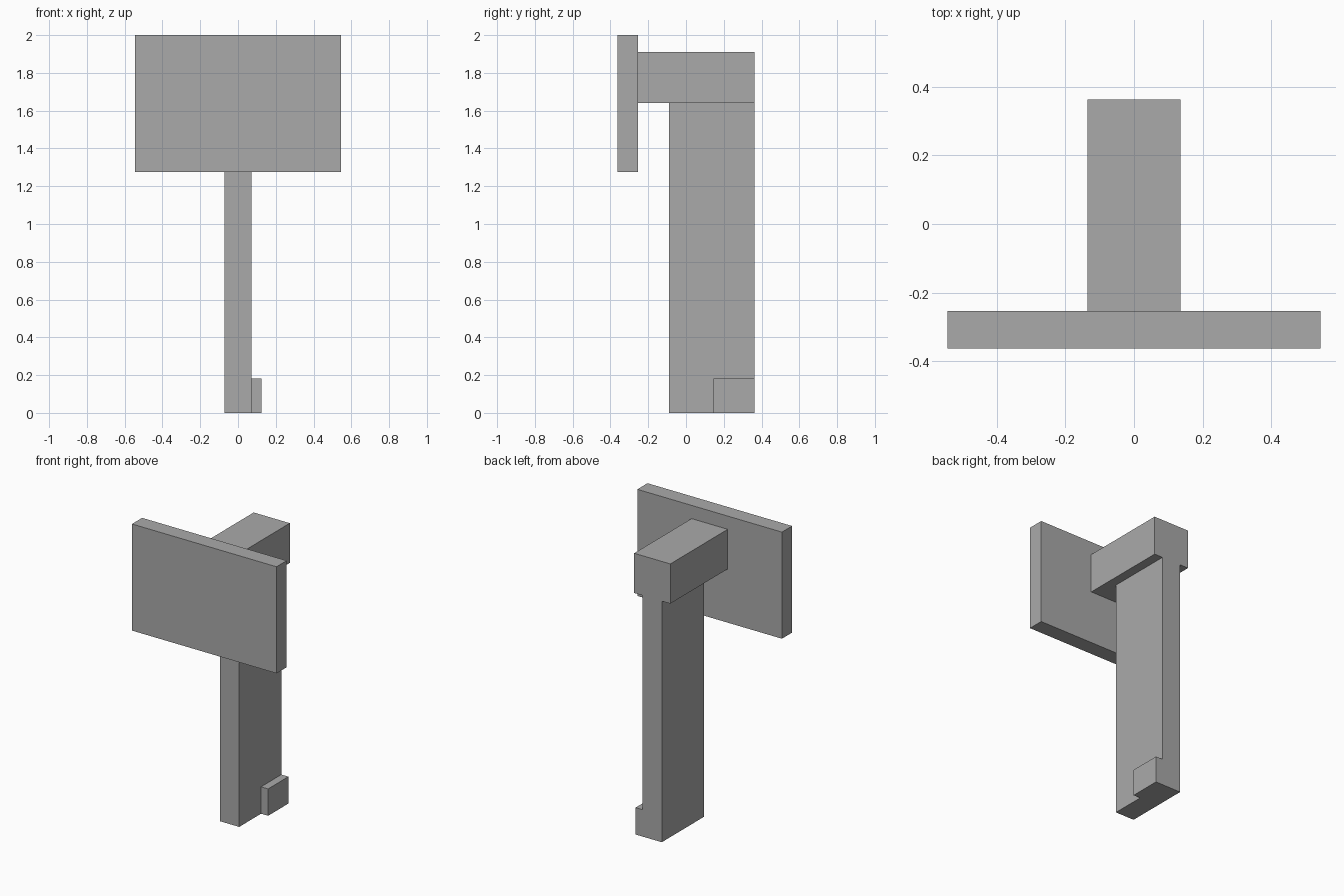
import bpy
from mathutils import Vector

default_cube = bpy.data.objects.get("Cube")
if default_cube:
    bpy.data.objects.remove(default_cube, do_unlink=True)

# Single grey finish
grey = bpy.data.materials.new("plain grey")
grey.use_nodes = True
colour = (0.4, 0.4, 0.4, 1)
grey.diffuse_color = colour
grey.node_tree.nodes["Principled BSDF"].inputs["Base Color"].default_value = colour


def box(name, low, high):
    """Add a sharp-edged box spanning two opposite corners."""
    low, high = Vector(low), Vector(high)
    bpy.ops.mesh.primitive_cube_add(size=1, location=(low + high) / 2)
    part = bpy.context.object
    part.name = name
    part.scale = high - low
    bpy.ops.object.transform_apply(location=False, rotation=False, scale=True)
    part.data.materials.append(grey)
    return part


back = 0.363
plate_back = -0.254
arm_bottom = 1.64

# Wide front plate
box("front_plate", (-0.544, -back, 1.275), (0.544, plate_back, 2))
# Arm joining the plate to the post
box("top_arm", (-0.136, plate_back, arm_bottom), (0.136, back, 1.91))
# Upright post
box("post", (-0.072, -0.09, 0), (0.072, back, arm_bottom))
# Small foot on the left side of the post
box("side_foot", (0.072, 0.145, 0), (0.125, back, 0.183))
